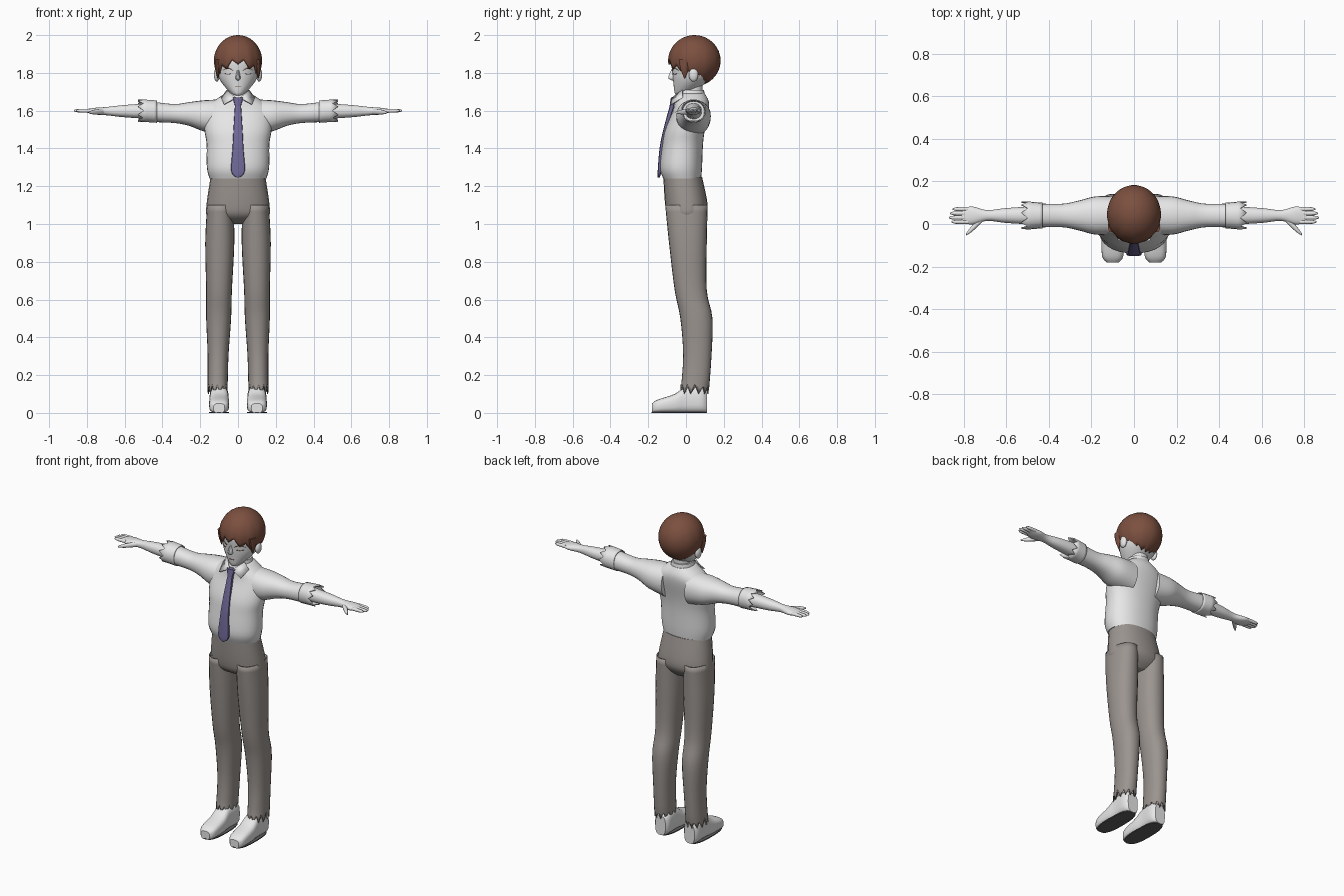
import bpy, bmesh
from math import sin, cos, acos, pi, tau, sqrt, radians, copysign
from mathutils import Matrix

cube = bpy.data.objects.get("Cube")
if cube:
    bpy.data.objects.remove(cube)


def material(name, *rgb):
    made = bpy.data.materials.new(name)
    made.use_nodes = True
    made.diffuse_color = (*rgb, 1)
    made.node_tree.nodes["Principled BSDF"].inputs["Base Color"].default_value = (*rgb, 1)
    return made


white = material("soft white", .8, .8, .8)
grey = material("warm grey", .33, .3, .28)
brown = material("hair brown", .2, .08, .05)
purple = material("tie purple", .16, .14, .31)
dark = material("dark sole", .12, .11, .11)
parts = []


def finish(name, bm, mat, mirror=False, thick=0):
    bmesh.ops.recalc_face_normals(bm, faces=bm.faces)
    mesh = bpy.data.meshes.new(name)
    bm.to_mesh(mesh)
    bm.free()
    mesh.materials.append(mat)
    part = bpy.data.objects.new(name, mesh)
    bpy.context.collection.objects.link(part)
    if thick:
        part.modifiers.new("thickness", "SOLIDIFY").thickness = thick
    if mirror:
        part.modifiers.new("mirror", "MIRROR")
    parts.append(part)


def spline(before, start, end, after, t):
    # Catmull-Rom blend of one value
    bend = 2 * before - 5 * start + 4 * end - after
    twist = 3 * (start - end) + after - before
    return start + t / 2 * (end - before + t * (bend + t * twist))


def smooth_rows(rows, steps):
    padded = [rows[0], *rows, rows[-1]]
    result = []
    for group in zip(padded, padded[1:], padded[2:], padded[3:]):
        for step in range(steps):
            result.append([spline(*values, step / steps) for values in zip(*group)])
    return result + [rows[-1]]


def superellipse(angle, power):
    return [copysign(abs(v) ** (2 / power), v) for v in (cos(angle), sin(angle))]


def middle(t):
    return 0


def loft(name, axis, rows, mat, mid=middle, mirror=False, sides=24, power=2.2, ragged=0):
    """Skin sections given as (position on axis, half width, low, high); mid centres the width."""
    bm = bmesh.new()
    rings = []
    for t, half, low, high in smooth_rows(rows, steps=4):
        ring = []
        for i in range(sides):
            u, v = superellipse(tau * i / sides, power)
            across = mid(t) + half * u
            other = (low + high) / 2 + (high - low) / 2 * v
            place = {"x": (t, across, other), "y": (across, t, other), "z": (across, other, t)}
            ring.append(bm.verts.new(place[axis]))
        rings.append(ring)
    for ring, following in zip(rings, rings[1:]):
        for i in range(sides):
            bm.faces.new((ring[i - 1], ring[i], following[i], following[i - 1]))
    if ragged:
        # Torn hem: every other point of the last ring is pulled along the axis
        for vert in rings[-1][::2]:
            vert.co["xyz".index(axis)] += ragged
    else:
        bm.faces.new(rings[0])
        bm.faces.new(rings[-1])
    finish(name, bm, mat, mirror, thick=.006 if ragged else 0)


def ball(name, centre, size, mat, mirror=False):
    bm = bmesh.new()
    shape = Matrix.Translation(centre) @ Matrix.Diagonal((*size, 1))
    bmesh.ops.create_uvsphere(bm, u_segments=16, v_segments=10, radius=1, matrix=shape)
    finish(name, bm, mat, mirror)


def leg_middle(z):
    return .11 - .015 * z


def foot_middle(t):
    return .1


def arm_middle(x):
    return .04


def thumb_middle(x):
    return .74 - x


# Trousers
loft("trouser_hips", "z", [(1.25, .145, -.12, .085), (1.1, .167, -.11, .115),
                           (1.04, .16, -.09, .1), (1, .08, -.03, .06)], grey)
loft("trouser_leg", "z", [(1.1, .07, -.11, .115), (.9, .077, -.09, .11), (.65, .068, -.06, .11),
                          (.5, .066, -.03, .14), (.3, .055, -.015, .135), (.1, .053, -.03, .12)],
     grey, mid=leg_middle, mirror=True, ragged=.05)

# Shoes
loft("shoe", "y", [(-.18, .03, 0, .05), (-.15, .05, 0, .07), (-.06, .053, 0, .1),
                   (0, .048, 0, .14), (.08, .05, 0, .14), (.11, .035, 0, .12)],
     white, mid=foot_middle, mirror=True, power=3)
loft("shoe_sole", "z", [(0, .053, -.182, .108), (.006, .053, -.182, .108)],
     dark, mid=foot_middle, mirror=True, power=2.7)

# Shirt body, sleeves and rolled cuffs
loft("shirt_body", "z", [(1.24, .15, -.12, .08), (1.3, .165, -.138, .085), (1.42, .166, -.125, .09),
                         (1.5, .178, -.11, .1), (1.6, .18, -.07, .12), (1.65, .13, -.06, .12),
                         (1.69, .07, -.04, .1)], white, sides=32)
loft("sleeve", "x", [(.08, .09, 1.47, 1.66), (.18, .09, 1.49, 1.655), (.26, .07, 1.52, 1.645),
                     (.34, .055, 1.535, 1.635), (.47, .057, 1.54, 1.65)],
     white, mid=arm_middle, mirror=True)
loft("sleeve_cuff", "x", [(.43, .06, 1.535, 1.655), (.5, .066, 1.54, 1.66)],
     white, mid=arm_middle, mirror=True, sides=18, ragged=.03)

# Collar
loft("collar_band", "z", [(1.65, .075, -.055, .105), (1.71, .06, -.035, .095)], white)
bm = bmesh.new()
wing = (.01, -.075, 1.67), (.075, -.08, 1.635), (.09, -.02, 1.67), (.06, -.02, 1.71)
bm.faces.new([bm.verts.new(corner) for corner in wing])
finish("collar_wing", bm, white, mirror=True, thick=.006)

# Necktie
loft("tie_knot", "z", [(1.67, .028, -.08, -.05), (1.625, .016, -.087, -.06)],
     purple, sides=12, power=3)
loft("tie_blade", "z", [(1.63, .016, -.085, -.06), (1.5, .024, -.12, -.1), (1.4, .029, -.14, -.12),
                        (1.28, .036, -.15, -.13), (1.245, .005, -.15, -.14)],
     purple, sides=12, power=4)

# Forearm, hand and fingers
loft("forearm", "x", [(.45, .044, 1.555, 1.64), (.6, .035, 1.565, 1.63), (.69, .025, 1.575, 1.62),
                      (.76, .042, 1.58, 1.615), (.81, .033, 1.593, 1.607)],
     white, mid=arm_middle, mirror=True)
for i, label in enumerate(("index", "middle", "ring", "little")):
    tip = .873 - .012 * abs(i - 1.3)

    def finger_middle(x):
        return .01 + .02 * i

    sections = [(x, r, 1.6 - r, 1.6 + r) for x, r in ((.78, .01), (tip - .02, .009), (tip, .003))]
    loft(label + "_finger", "x", sections, white, mid=finger_middle, mirror=True, sides=10)
loft("thumb", "x", [(.71, .018, 1.58, 1.61), (.76, .015, 1.58, 1.605), (.79, .005, 1.585, 1.595)],
     white, mid=thumb_middle, mirror=True, sides=12)

# Neck and head
loft("neck", "z", [(1.64, .05, -.02, .085), (1.77, .05, -.015, .09)], white)
loft("head", "z", [(1.68, .015, -.05, -.01), (1.695, .04, -.06, .03), (1.75, .088, -.067, .11),
                   (1.8, .109, -.072, .15), (1.88, .112, -.075, .16), (1.965, .06, -.02, .12)],
     white, sides=32, power=2)
loft("nose", "z", [(1.76, .006, -.075, -.05), (1.775, .013, -.095, -.05), (1.82, .005, -.076, -.05)],
     white, sides=10)
ball("ear", (.112, .04, 1.79), (.016, .025, .036), white, mirror=True)


# Painted facial lines, as thin plates that follow the face
def face_line(name, centre, half, z, arch, width):
    bm = bmesh.new()
    rungs = []
    for i in range(-4, 5):
        x = centre + half * i / 4
        y = .036 - .113 * sqrt(1 - (x / .109) ** 2)
        bow = cos(pi / 2 * i / 4)
        rungs.append([bm.verts.new((x, y, z + arch * bow + edge * width * (bow + .2)))
                      for edge in (-.5, .5)])
    for (a, b), (c, d) in zip(rungs, rungs[1:]):
        bm.faces.new((a, c, d, b))
    finish(name, bm, brown, mirror=True, thick=.004)


face_line("upper_lash", centre=.054, half=.028, z=1.812, arch=.012, width=.004)
face_line("lower_lash", centre=.054, half=.02, z=1.797, arch=-.004, width=.002)
face_line("eyebrow", centre=.054, half=.03, z=1.842, arch=.008, width=.004)
bm = bmesh.new()
bmesh.ops.create_cube(bm, size=1, matrix=Matrix.Translation((0, -.062, 1.727))
                      @ Matrix.Diagonal((.03, .009, .003, 1)))
finish("mouth", bm, brown)

# Hair: grooved shell with a ragged fringe, longer toward the nape
bm = bmesh.new()
count, levels = 72, 14
crown = bm.verts.new((0, .045, 2))
strands = []
for i in range(count):
    angle = tau * i / count
    back = (1 - cos(angle)) / 2
    tooth = abs(i % 6 - 3) / 3
    edge = -.12 * back ** .6 - .036 * (tooth - .4) * (1 - .7 * back)
    end = acos(edge / .135)
    strand = []
    for level in range(1, levels + 1):
        drop = end * level / levels
        r = sin(drop) * (1 + .025 * (tooth - .5) * (1 - .6 * back) * level / levels)
        spot = (.127 * r * sin(angle), .045 - .138 * r * cos(angle), 1.865 + .135 * cos(drop))
        strand.append(bm.verts.new(spot))
    strands.append(strand)
for i, strand in enumerate(strands):
    previous = strands[i - 1]
    bm.faces.new((crown, previous[0], strand[0]))
    for a, b, c, d in zip(previous, previous[1:], strand[1:], strand):
        bm.faces.new((a, b, c, d))
finish("hair", bm, brown, thick=.012)


# Side locks framing the face
def lock_middle(z):
    return .107


loft("side_lock", "z", [(1.87, .016, -.04, .02), (1.82, .014, -.03, .015), (1.77, .002, -.01, -.005)],
     brown, mid=lock_middle, mirror=True, sides=10)

for part in parts:
    part.select_set(True)
bpy.context.view_layer.objects.active = parts[0]
bpy.ops.object.shade_smooth_by_angle(angle=radians(40))
